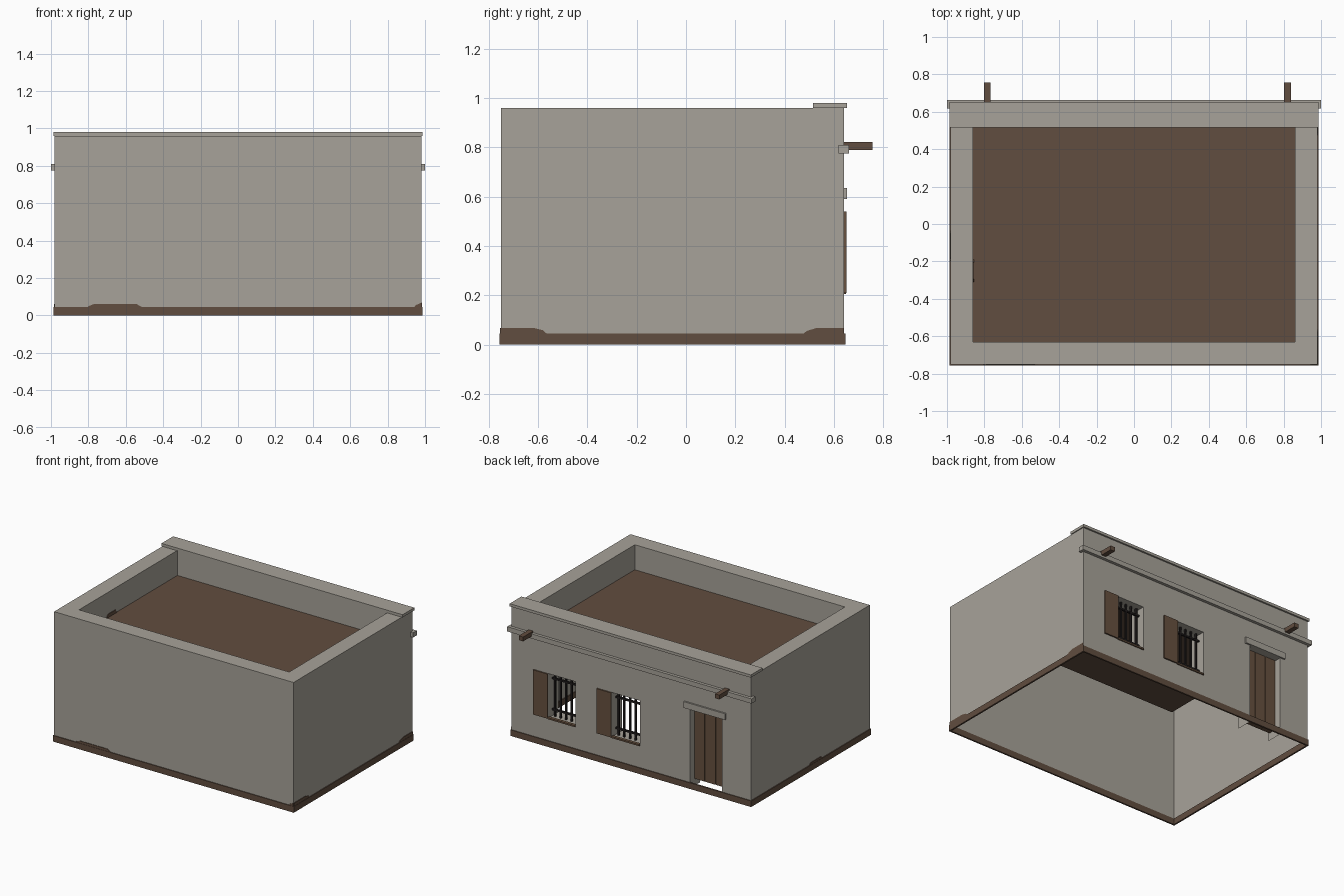
import bpy, bmesh

if "Cube" in bpy.data.objects:
    bpy.data.objects.remove(bpy.data.objects["Cube"])


def material(name, rgb):
    m = bpy.data.materials.new(name)
    m.diffuse_color = (*rgb, 1)
    m.use_nodes = True
    m.node_tree.nodes["Principled BSDF"].inputs["Base Color"].default_value = m.diffuse_color
    return m


PLASTER = material("grey_plaster", (0.39, 0.365, 0.32))
EARTH = material("brown_earth", (0.12, 0.075, 0.05))
WOOD = material("door_wood", (0.135, 0.082, 0.05))
IRON = material("dark_iron", (0.015, 0.012, 0.012))

X, Y0, Y1, TOP, ROOF, T = 0.98, -0.75, 0.64, 0.96, 0.775, 0.12
OPENINGS = {"window_a": (0.455, 0.68, 0.21, 0.54),
            "window_b": (-0.07, 0.16, 0.21, 0.54),
            "door": (-0.742, -0.48, 0.0, 0.59)}


def mesh_object(name, faces, mat):
    """Make one object from a list of corner lists, welding shared corners."""
    bm = bmesh.new()
    for f in faces:
        bm.faces.new([bm.verts.new(p) for p in f])
    bmesh.ops.remove_doubles(bm, verts=bm.verts, dist=1e-5)
    bmesh.ops.recalc_face_normals(bm, faces=bm.faces)
    me = bpy.data.meshes.new(name)
    bm.to_mesh(me)
    bm.free()
    me.materials.append(mat)
    ob = bpy.data.objects.new(name, me)
    bpy.context.collection.objects.link(ob)
    return ob


def prism(name, outline, axis, a, b, mat):
    """Extrude a 2D outline along axis 'x' or 'y' from a to b."""
    def put(p, d):
        return (d, p[0], p[1]) if axis == "x" else (p[0], d, p[1])
    n = len(outline)
    faces = [[put(p, a) for p in outline], [put(p, b) for p in outline]]
    for i in range(n):
        p, q = outline[i], outline[(i + 1) % n]
        faces.append([put(p, a), put(q, a), put(q, b), put(p, b)])
    return mesh_object(name, faces, mat)


def box(name, x0, x1, y0, y1, z0, z1, mat):
    return prism(name, [(x0, z0), (x1, z0), (x1, z1), (x0, z1)], "y", y0, y1, mat)


def loop(inset, z):
    """Rectangle of the building plan at height z."""
    x, a, b = X - inset, Y0 + inset, Y1 - inset
    return [(-x, a, z), (x, a, z), (x, b, z), (-x, b, z)]


def bridge(l1, l2, sides=range(4)):
    return [[l1[i], l1[(i + 1) % 4], l2[(i + 1) % 4], l2[i]] for i in sides]


# Outer wall shell, parapet top and inner parapet
walls = bridge(loop(0, 0), loop(0, TOP), (0, 1, 3))
walls += bridge(loop(0, TOP), loop(T, TOP)) + bridge(loop(T, TOP), loop(T, ROOF))

# Facade sheet with openings left out
xs = sorted({-X, X} | {v for o in OPENINGS.values() for v in o[:2]})
zs = sorted({0, TOP} | {v for o in OPENINGS.values() for v in o[2:]})
for x0, x1 in zip(xs, xs[1:]):
    for z0, z1 in zip(zs, zs[1:]):
        cx, cz = (x0 + x1) / 2, (z0 + z1) / 2
        if not any(a < cx < b and c < cz < d for a, b, c, d in OPENINGS.values()):
            walls.append([(x0, Y1, z0), (x1, Y1, z0), (x1, Y1, z1), (x0, Y1, z1)])
mesh_object("walls", walls, PLASTER)

# Reveals running inwards from each opening
for name, (a, b, c, d) in OPENINGS.items():
    corners = [(a, c), (a, d), (b, d), (b, c)]
    rim = [[(x, y, z) for x, z in corners] for y in (Y1, Y1 - T)]
    sides = (0, 1, 2) if name == "door" else range(4)
    mesh_object(name + "_reveal", bridge(*rim, sides), PLASTER)

# Flat earth roof
mesh_object("roof", [loop(T, ROOF)], EARTH)

# Base skirt around the foot of the walls
H = 0.045
o0, o1, i0, i1 = loop(-0.006, 0), loop(-0.006, H), loop(0.006, 0), loop(0.006, H)
mesh_object("base_skirt", bridge(o0, o1) + bridge(o1, i1) + bridge(i1, i0)
            + bridge(i0, o0), EARTH)


def mound(name, axis, a, b, z, h, d0, d1):
    """Low dirt patch lying against a wall."""
    s = (b - a) * 0.14
    prism(name, [(a, z), (b, z), (b - s * 0.6, z + h * 0.5), (b - s, z + h),
                 (a + s, z + h), (a + s * 0.3, z + h * 0.5)], axis, d0, d1, EARTH)


mound("dirt_front", "y", -0.81, -0.50, 0.04, 0.022, Y0 - 0.004, Y0)
mound("dirt_left", "x", -0.20, -0.03, 0.04, 0.02, -X - 0.004, -X)
mound("dirt_roof", "x", -0.31, -0.19, ROOF, 0.025, -X + T, -X + T + 0.004)
prism("dirt_front_corner", [(0.94, 0.04), (X, 0.04), (X, 0.068), (0.95, 0.055)],
      "y", Y0 - 0.004, Y0, EARTH)
prism("dirt_right_front", [(Y0, 0.04), (-0.56, 0.04), (-0.58, 0.058), (-0.62, 0.068),
                           (Y0, 0.068)], "x", X, X + 0.004, EARTH)
prism("dirt_right_back", [(0.47, 0.04), (Y1, 0.04), (Y1, 0.068), (0.53, 0.068),
                          (0.49, 0.055)], "x", X, X + 0.004, EARTH)

# Cornice slab and string course on the facade
box("cornice", -0.987, 0.987, 0.515, 0.652, TOP, 0.98, PLASTER)
box("string_course", -1, 1, 0.618, 0.662, 0.775, 0.81, PLASTER)

# Projecting roof beams
for x0 in (-0.803, 0.803):
    box("roof_beam", x0, x0 + 0.036, 0.60, 0.757, 0.79, 0.822, EARTH)

# Windows: open shutter, sill and iron grille
for name in ("window_a", "window_b"):
    a, b, c, d = OPENINGS[name]
    box(name + "_shutter", b, b + 0.117, Y1, Y1 + 0.01, c, d, WOOD)
    box(name + "_sill", a, b, Y1 - 0.015, Y1 + 0.008, c - 0.004, c + 0.008, WOOD)
    y = Y1 - 0.05
    for i in range(5):
        x = a + (b - a) * (i + 0.5) / 5
        box(name + "_bar", x - 0.006, x + 0.006, y - 0.006, y + 0.006, c, d, IRON)
    for z in (c + 0.05, d - 0.05):
        box(name + "_rail", a, b, y - 0.007, y + 0.007, z - 0.006, z + 0.006, IRON)

# Door: three planks under a stone lintel
a, b, c, d = OPENINGS["door"]
w = (b - a) / 3
for i in range(3):
    box("door_plank", a + i * w + 0.002, a + (i + 1) * w - 0.002,
        0.53, 0.59, 0.055, d, WOOD)
box("door_lintel", -0.777, -0.435, 0.60, 0.652, 0.59, 0.636, PLASTER)
